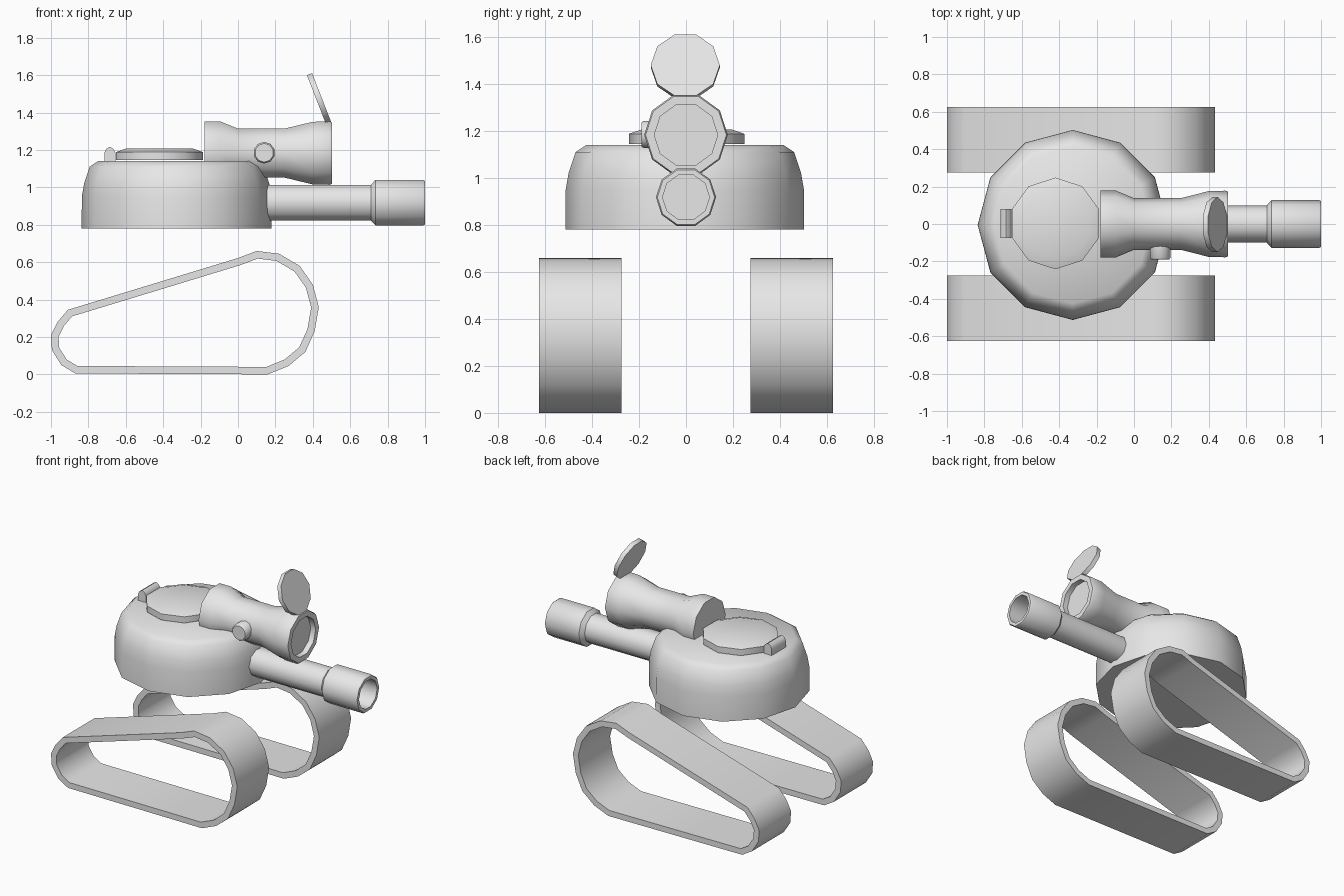
import bpy, bmesh, math
from mathutils import Matrix, Vector

if "Cube" in bpy.data.objects:
    bpy.data.objects.remove(bpy.data.objects["Cube"])

grey = bpy.data.materials.new("light grey")
grey.diffuse_color = (0.8, 0.8, 0.8, 1)
grey.use_nodes = True
grey.node_tree.nodes["Principled BSDF"].inputs["Base Color"].default_value = grey.diffuse_color


def finish(name, bm, matrix=Matrix(), angle=40):
    bmesh.ops.recalc_face_normals(bm, faces=bm.faces)
    bm.transform(matrix)
    me = bpy.data.meshes.new(name)
    bm.to_mesh(me)
    bm.free()
    ob = bpy.data.objects.new(name, me)
    bpy.context.collection.objects.link(ob)
    me.materials.append(grey)
    bpy.context.view_layer.objects.active = ob
    ob.select_set(True)
    bpy.ops.object.shade_smooth_by_angle(angle=math.radians(angle))
    ob.select_set(False)
    return ob


def lathe(name, profile, sides, loc, rot=Matrix()):
    """Spin (radius, height) pairs round local z, cap both ends."""
    bm = bmesh.new()
    rings = []
    for r, h in profile:
        ring = []
        for i in range(sides):
            a = math.pi / 2 + math.tau * i / sides
            ring.append(bm.verts.new((r * math.cos(a), r * math.sin(a), h)))
        rings.append(ring)
    for lo, hi in zip(rings, rings[1:]):
        for i in range(sides):
            j = (i + 1) % sides
            bm.faces.new((lo[i], lo[j], hi[j], hi[i]))
    bm.faces.new(rings[0])
    bm.faces.new(rings[-1])
    return finish(name, bm, Matrix.Translation(loc) @ rot)


def turn(deg, axis):
    return Matrix.Rotation(math.radians(deg), 4, axis)


def inset_loop(pts, d):
    """Mitred inward offset of a counter-clockwise outline."""
    out = []
    for i, p in enumerate(pts):
        a = (p - pts[i - 1]).normalized()
        b = (pts[(i + 1) % len(pts)] - p).normalized()
        na, nb = Vector((-a.y, a.x)), Vector((-b.y, b.x))
        out.append(p + (na + nb) * d / (1 + na.dot(nb)))
    return out


# Track belts: hollow loops on both sides
outline = [Vector(p) for p in (
    (-0.87, 0.005), (0.16, 0.0), (0.27, 0.045), (0.36, 0.12), (0.41, 0.23),
    (0.432, 0.36), (0.40, 0.48), (0.33, 0.58), (0.22, 0.645), (0.10, 0.66),
    (0.0, 0.622), (-0.91, 0.345), (-0.965, 0.28), (-1.0, 0.21),
    (-0.995, 0.13), (-0.945, 0.05))]
inner = inset_loop(outline, 0.04)
for side, y0, y1 in (("left", 0.275, 0.625), ("right", -0.625, -0.275)):
    bm = bmesh.new()
    loops = [[bm.verts.new((p.x, y, p.y)) for p in pts]
             for pts, y in ((outline, y0), (outline, y1), (inner, y1), (inner, y0))]
    n = len(outline)
    for k in range(4):
        a, b = loops[k], loops[(k + 1) % 4]
        for i in range(n):
            j = (i + 1) % n
            bm.faces.new((a[i], a[j], b[j], b[i]))
    finish(side + "_track", bm)

# Turret dome
lathe("turret", [(0.508, 0.78), (0.507, 0.95), (0.495, 1.02), (0.465, 1.11),
                 (0.42, 1.14)], 12, (-0.328, -0.005, 0))

# Hatch lid and its hinge
lathe("hatch", [(0.245, 1.145), (0.245, 1.188), (0.19, 1.207)], 10, (-0.42, 0.003, 0))
bm = bmesh.new()
shape = [(-0.715, 1.135), (-0.655, 1.135), (-0.655, 1.185), (-0.665, 1.205),
         (-0.685, 1.217), (-0.705, 1.205), (-0.715, 1.185)]
face = bm.faces.new([bm.verts.new((x, -0.075, z)) for x, z in shape])
ext = bmesh.ops.extrude_face_region(bm, geom=[face], use_keep_orig=True)
bmesh.ops.translate(bm, vec=(0, 0.155, 0),
                    verts=[v for v in ext["geom"] if isinstance(v, bmesh.types.BMVert)])
finish("hatch_hinge", bm)

# Gun barrel with wider hollow muzzle
along_x = turn(90, "Y")
lathe("barrel", [(0.10, 0.0), (0.10, 0.71), (0.128, 0.735), (0.128, 0.99),
                 (0.122, 1.0), (0.10, 1.0), (0.10, 0.75)], 10, (0, 0, 0.918), along_x)

# Scope with recessed lens
lathe("scope", [(0.178, -0.18), (0.178, -0.095), (0.138, 0.0), (0.138, 0.25),
                (0.176, 0.40), (0.178, 0.49), (0.172, 0.503), (0.135, 0.503),
                (0.135, 0.465)], 10, (0, 0, 1.183), along_x)

# Scope flip-up cover and side knob
lathe("scope_cover", [(0.147, -0.015), (0.147, 0.015)], 10,
      (0.433, -0.003, 1.475), turn(68.7, "Y"))
lathe("scope_knob", [(0.058, 0.10), (0.058, 0.18), (0.05, 0.19)], 10,
      (0.14, 0, 1.185), turn(90, "X"))
